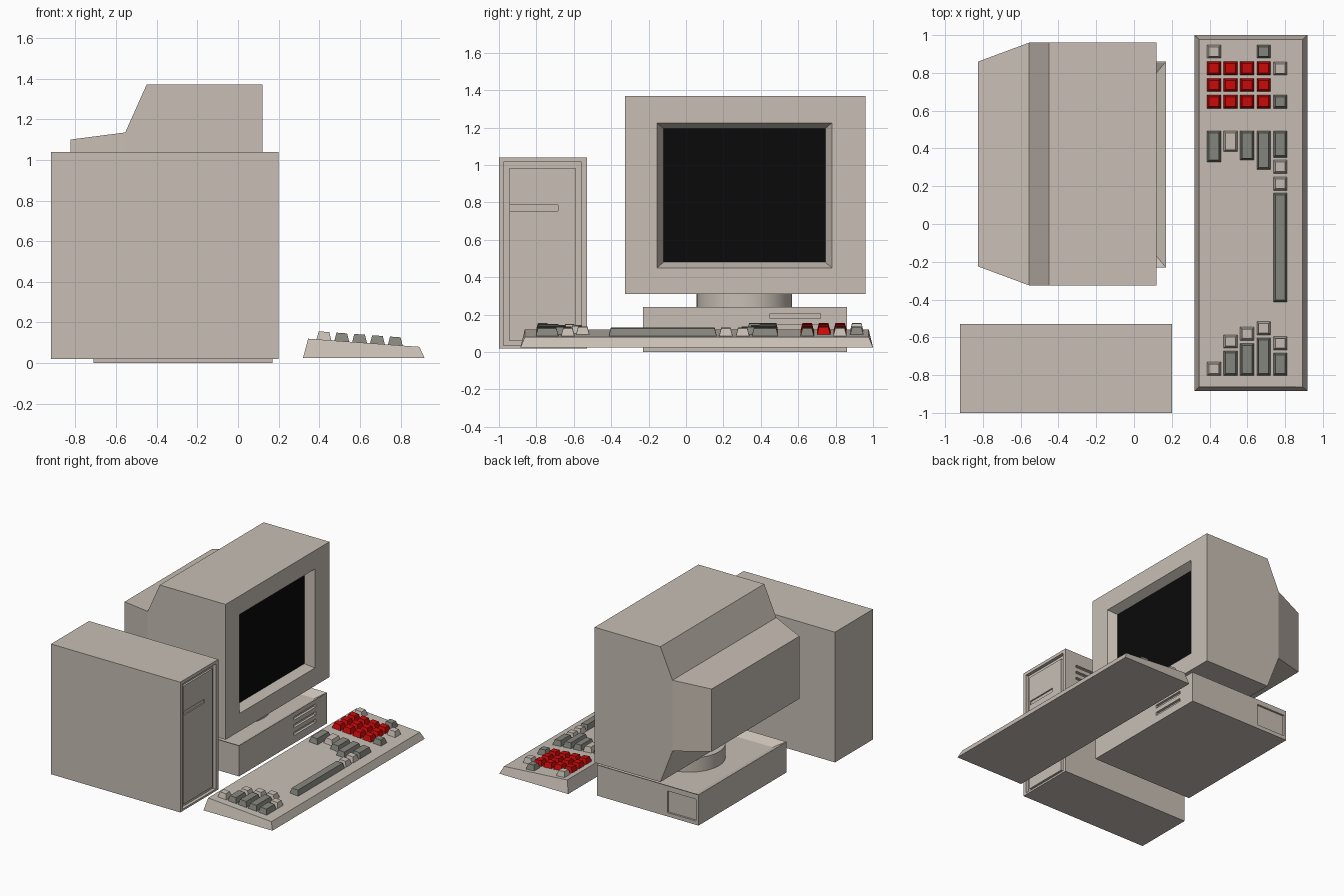
import bpy, bmesh

cube = bpy.data.objects.get("Cube")
if cube:
    bpy.data.objects.remove(cube, do_unlink=True)


def material(name, color):
    m = bpy.data.materials.new(name)
    m.use_nodes = True
    m.diffuse_color = (*color, 1)
    m.node_tree.nodes["Principled BSDF"].inputs["Base Color"].default_value = (*color, 1)
    return m


BEIGE = material("beige plastic", (0.58, 0.52, 0.46))
GREY = material("grey keys", (0.24, 0.24, 0.21))
RED = material("red keys", (0.62, 0.003, 0.003))
BLACK = material("black screen", (0.003, 0.003, 0.003))

# corner placement for rings stacked along each axis
PLACE = {"x": lambda p, u, v: (p, u, v),
         "y": lambda p, u, v: (u, p, v),
         "z": lambda p, u, v: (u, v, p)}


def loft(name, axis, rings, mat):
    """Solid through rectangles (position, u0, u1, v0, v1) along an axis."""
    bm = bmesh.new()
    loops = []
    for p, u0, u1, v0, v1 in rings:
        corners = ((u0, v0), (u1, v0), (u1, v1), (u0, v1))
        loops.append([bm.verts.new(PLACE[axis](p, u, v)) for u, v in corners])
    bm.faces.new(loops[0])
    bm.faces.new(loops[-1])
    for a, b in zip(loops, loops[1:]):
        for i in range(4):
            j = (i + 1) % 4
            bm.faces.new((a[i], a[j], b[j], b[i]))
    bmesh.ops.recalc_face_normals(bm, faces=bm.faces)
    mesh = bpy.data.meshes.new(name)
    bm.to_mesh(mesh)
    bm.free()
    mesh.materials.append(mat)
    obj = bpy.data.objects.new(name, mesh)
    bpy.context.collection.objects.link(obj)
    return obj


def box(name, axis, start, end, rect, mat=BEIGE):
    return loft(name, axis, [(start, *rect), (end, *rect)], mat)


def cut(obj, cutter):
    """Subtract the cutter and discard it."""
    mod = obj.modifiers.new("cut", "BOOLEAN")
    mod.operation = "DIFFERENCE"
    mod.solver = "EXACT"
    mod.object = cutter
    bpy.context.view_layer.objects.active = obj
    bpy.ops.object.modifier_apply(modifier=mod.name)
    bpy.data.objects.remove(cutter, do_unlink=True)


# Tower case with a grooved front door, drive slot and side vents
tower = box("tower_case", "x", -0.92, 0.2, (-1, -0.53, 0.02, 1.04))
cut(tower, box("cutter", "x", 0.175, 0.3, (-0.975, -0.56, 0.035, 1.015)))
door = box("tower_door", "x", 0.17, 0.19, (-0.945, -0.59, 0.06, 0.985))
cut(door, box("cutter", "x", 0.18, 0.3, (-0.94, -0.685, 0.755, 0.785)))
for z in (0.82, 0.87, 0.92):
    cut(tower, box("cutter", "y", -0.55, -0.4, (-0.2, 0.1, z, z + 0.02)))

# Desktop unit with a sunken top, front slots and a side hatch
base = box("desktop_unit", "x", -0.71, 0.17, (-0.23, 0.86, 0, 0.24))
cut(base, loft("cutter", "z", [(0.205, -0.64, 0.11, -0.16, 0.79),
                               (0.24, -0.705, 0.165, -0.225, 0.855),
                               (0.3, -0.705, 0.165, -0.225, 0.855)], BEIGE))
for z in (0.06, 0.12, 0.18):
    cut(base, box("cutter", "x", 0.15, 0.3, (0.45, 0.72, z, z + 0.026)))
cut(base, box("cutter", "y", 0.845, 0.95, (-0.69, -0.44, 0.03, 0.2)))

# Round swivel neck
bpy.ops.mesh.primitive_cylinder_add(vertices=32, radius=0.255, depth=0.115,
                                    location=(-0.25, 0.312, 0.2575))
neck = bpy.context.object
neck.name = "monitor_neck"
neck.data.materials.append(BEIGE)
bpy.ops.object.shade_smooth_by_angle()

# Monitor shell tapering to the back, with a bevelled screen opening
monitor = loft("monitor_shell", "x", [(0.12, -0.325, 0.96, 0.31, 1.37),
                                      (-0.45, -0.325, 0.96, 0.31, 1.37),
                                      (-0.555, -0.325, 0.96, 0.58, 1.135),
                                      (-0.825, -0.225, 0.86, 0.61, 1.10)], BEIGE)
opening = (-0.155, 0.78, 0.45, 1.225)
glass = (-0.12, 0.745, 0.48, 1.195)
cut(monitor, loft("cutter", "x", [(0.05, *glass), (0.12, *opening), (0.2, *opening)], BEIGE))
box("screen", "x", 0.046, 0.054, glass, BLACK)


# Keyboard case with a top sloping down to the user
def deck(x):
    return 0.12 - 0.073 * (x - 0.345)


keyboard = loft("keyboard_case", "z", [(0.025, 0.32, 0.918, -0.885, 1),
                                       (0.1, 0.345, 0.893, -0.862, 0.977)], BEIGE)
for v in keyboard.data.vertices:
    if v.co.z > 0.05:
        v.co.z = deck(v.co.x)


# Tapered keys: one list per row of (front end, back end, colour)
def key(row, y0, y1, mat):
    x = 0.423 + 0.0878 * row
    rings = [(-0.01, x - 0.039, x + 0.039, y0, y1),
             (0.04, x - 0.026, x + 0.026, y0 + 0.013, y1 - 0.013)]
    obj = loft("key", "z", rings, mat)
    for v in obj.data.vertices:
        v.co.z += deck(v.co.x)


for row in range(4):
    for y in (0.61, 0.698, 0.786):
        key(row, y, y + 0.076, RED)

SMALL = {0: [0.875, -0.805], 1: [-0.66], 2: [-0.62], 3: [-0.59],
         4: [0.785, 0.265, 0.175, -0.67]}
for row, starts in SMALL.items():
    for y in starts:
        key(row, y, y + 0.076, BEIGE)

key(1, 0.38, 0.495, BEIGE)
LONG = {0: [(0.325, 0.495)],
        1: [(-0.805, -0.67)],
        2: [(0.335, 0.495), (-0.805, -0.63)],
        3: [(0.875, 0.951), (0.285, 0.495), (-0.805, -0.6)],
        4: [(0.61, 0.686), (0.35, 0.495), (-0.415, 0.166), (-0.805, -0.68)]}
for row, spans in LONG.items():
    for y0, y1 in spans:
        key(row, y0, y1, GREY)
